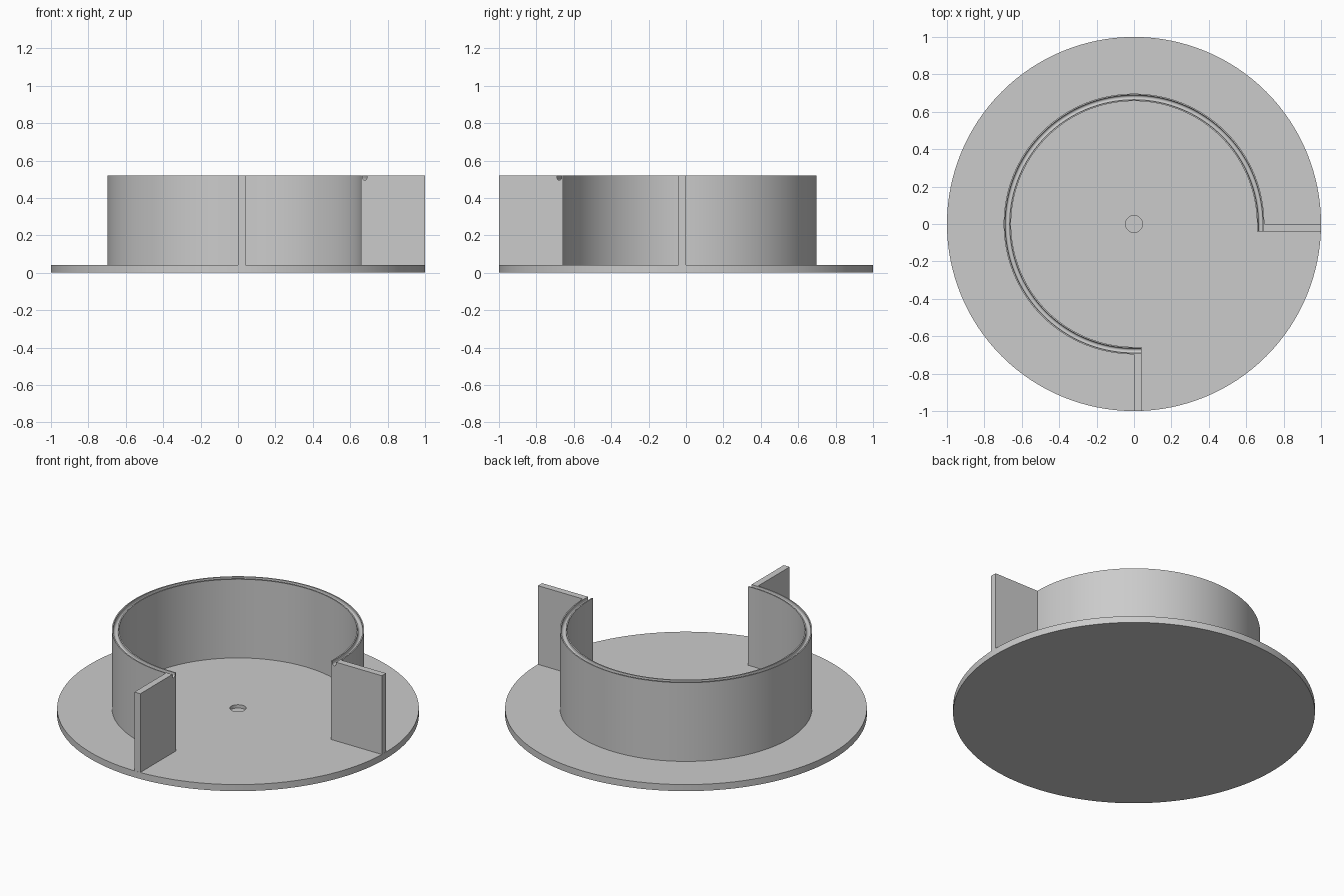
import bpy, bmesh, math
from mathutils import Vector

cube = bpy.data.objects.get("Cube")
if cube:
    bpy.data.objects.remove(cube, do_unlink=True)

grey = bpy.data.materials.new("plain grey")
grey.use_nodes = True
colour = (0.6, 0.6, 0.6, 1)
grey.diffuse_color = colour
grey.node_tree.nodes["Principled BSDF"].inputs["Base Color"].default_value = colour

BASE, TOP = 0.04, 0.52      # plate thickness, wall top
INNER, OUTER = 0.657, 0.697  # wall radii
THICK = OUTER - INNER


def finish(name, bm):
    bmesh.ops.recalc_face_normals(bm, faces=bm.faces)
    mesh = bpy.data.meshes.new(name)
    bm.to_mesh(mesh)
    bm.free()
    mesh.materials.append(grey)
    obj = bpy.data.objects.new(name, mesh)
    bpy.context.collection.objects.link(obj)
    bpy.ops.object.select_all(action='DESELECT')
    obj.select_set(True)
    bpy.context.view_layer.objects.active = obj
    bpy.ops.object.shade_smooth_by_angle(angle=math.radians(30))
    return obj


# Round plate with a shallow blind hole in the middle
bm = bmesh.new()
profile = [(0.045, BASE - 0.02), (0.045, BASE), (1, BASE), (1, 0)]
steps = 128
rings = [[bm.verts.new((r * math.cos(a), r * math.sin(a), z))
          for a in (math.tau * i / steps for i in range(steps))] for r, z in profile]
for low, high in zip(rings, rings[1:]):
    for i in range(steps):
        j = (i + 1) % steps
        bm.faces.new((low[i], low[j], high[j], high[i]))
bm.faces.new(rings[0])
bm.faces.new(rings[-1])
finish("base_plate", bm)

# Three-quarter wall with a round-bottomed groove along its rim
groove, mid = 0.0125, (INNER + OUTER) / 2
section = [(INNER, BASE), (INNER, TOP)]
section += [(mid - groove, TOP)]
section += [(mid - groove * math.cos(t), TOP - groove - groove * math.sin(t))
            for t in (math.pi * k / 8 for k in range(9))]
section += [(mid + groove, TOP), (OUTER, TOP), (OUTER, BASE)]

# Path stations: a short straight lead, the arc, a short straight tail
arc = [math.radians(270) * i / 96 for i in range(97)]
stations = [(arc[0], Vector((0, -THICK, 0)))]
stations += [(a, Vector()) for a in arc]
stations += [(arc[-1], Vector((THICK, 0, 0)))]

bm = bmesh.new()
loops = [[bm.verts.new(Vector((r * math.cos(a), r * math.sin(a), z)) + shift)
          for r, z in section] for a, shift in stations]
count = len(section)
for one, two in zip(loops, loops[1:]):
    for k in range(count):
        n = (k + 1) % count
        bm.faces.new((one[k], one[n], two[n], two[k]))
bm.faces.new(loops[0])
bm.faces.new(loops[-1])
finish("curved_wall", bm)


# Straight fins running from the wall ends to the plate edge
def fin(name, x0, x1, y0, y1):
    bm = bmesh.new()
    bmesh.ops.create_cube(bm, size=1)
    for v in bm.verts:
        v.co = ((x0 + x1) / 2 + v.co.x * (x1 - x0),
                (y0 + y1) / 2 + v.co.y * (y1 - y0),
                (BASE + TOP) / 2 + v.co.z * (TOP - BASE))
    finish(name, bm)


fin("left_fin", OUTER, 0.999, -THICK, 0)
fin("front_fin", 0, THICK, -0.999, -OUTER)
